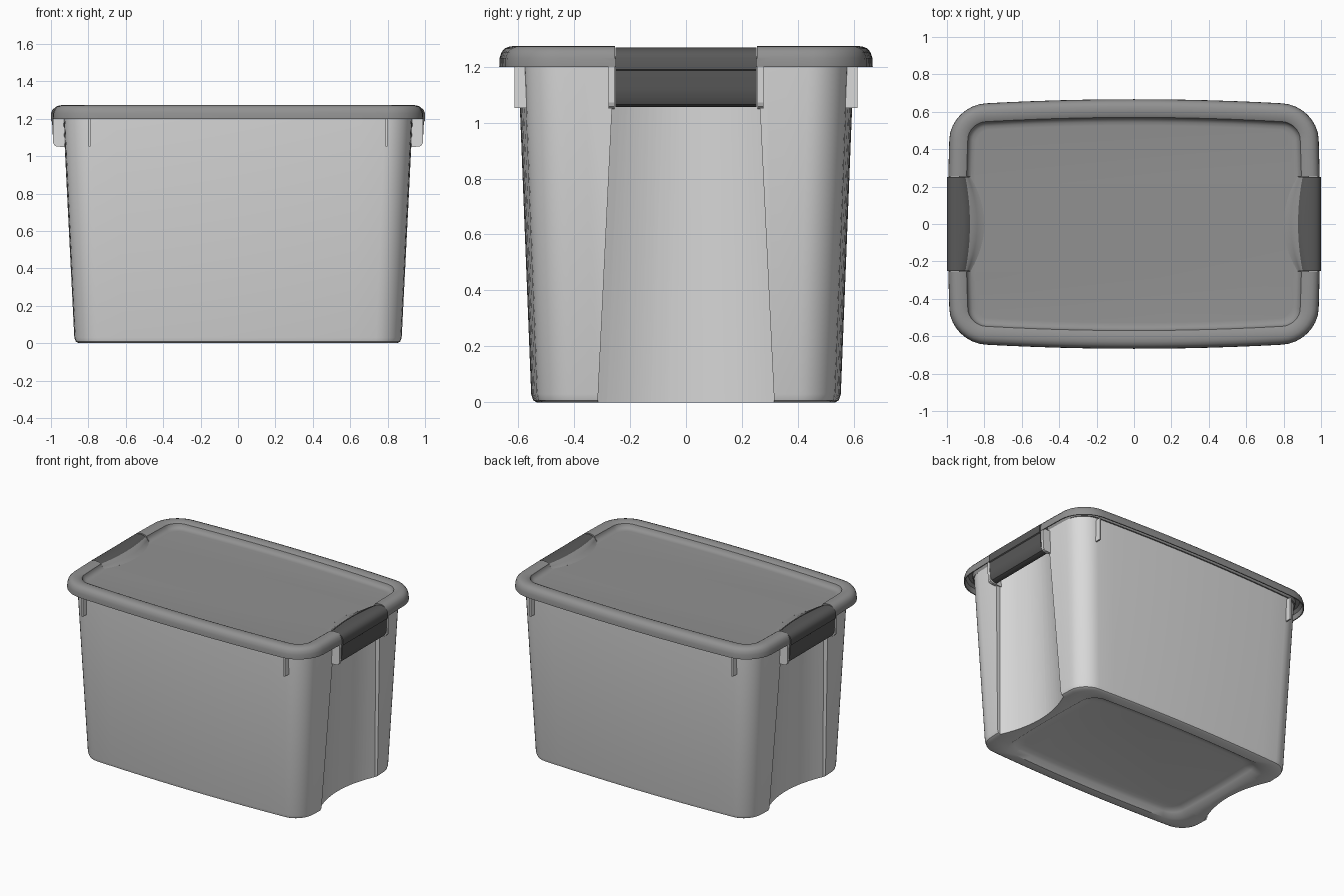
import bpy
import bmesh
import math

cube = bpy.data.objects.get("Cube")
if cube:
    bpy.data.objects.remove(cube, do_unlink=True)


def material(name, value):
    mat = bpy.data.materials.new(name)
    mat.use_nodes = True
    color = (value, value, value, 1)
    mat.diffuse_color = color
    mat.node_tree.nodes["Principled BSDF"].inputs["Base Color"].default_value = color
    return mat


body_grey = material("light grey plastic", 0.7)
lid_grey = material("mid grey plastic", 0.285)
latch_grey = material("dark grey plastic", 0.1)


def loft(name, rings, mat=None):
    """Skin a stack of equal closed rings and cap both ends."""
    bm = bmesh.new()
    rows = [[bm.verts.new(p) for p in ring] for ring in rings]
    n = len(rows[0])
    for a, b in zip(rows, rows[1:]):
        for i in range(n):
            j = (i + 1) % n
            bm.faces.new((a[i], a[j], b[j], b[i]))
    bm.faces.new(rows[0])
    bm.faces.new(rows[-1])
    bmesh.ops.recalc_face_normals(bm, faces=bm.faces)
    mesh = bpy.data.meshes.new(name)
    bm.to_mesh(mesh)
    bm.free()
    obj = bpy.data.objects.new(name, mesh)
    bpy.context.collection.objects.link(obj)
    if mat:
        mesh.materials.append(mat)
    return obj


def select(obj):
    bpy.ops.object.select_all(action="DESELECT")
    obj.select_set(True)
    bpy.context.view_layer.objects.active = obj


def smooth(obj, degrees=35):
    select(obj)
    bpy.ops.object.shade_smooth_by_angle(angle=math.radians(degrees))


def cut(obj, cutter):
    select(obj)
    mod = obj.modifiers.new("cut", "BOOLEAN")
    mod.operation = "DIFFERENCE"
    mod.solver = "EXACT"
    mod.object = cutter
    bpy.ops.object.modifier_apply(modifier=mod.name)
    bpy.data.objects.remove(cutter, do_unlink=True)


def outline(hx, hy, r, z, bow_x=0.015, bow_y=0.05, corner=8, side=12):
    """Rounded rectangle whose four sides bow gently outward."""
    pts = []
    for k, (sx, sy) in enumerate([(1, 1), (-1, 1), (-1, -1), (1, -1)]):
        for i in range(corner + 1):
            a = math.pi / 2 * (k + i / corner)
            pts.append((sx * (hx - r) + r * math.cos(a), sy * (hy - r) + r * math.sin(a)))
    full = []
    for i, p in enumerate(pts):
        full.append(p)
        if i % (corner + 1) == corner:
            q = pts[(i + 1) % len(pts)]
            for s in range(1, side):
                t = s / side
                full.append((p[0] + (q[0] - p[0]) * t, p[1] + (q[1] - p[1]) * t))
    return [(x * (1 - bow_x * (y / hy) ** 2), y * (1 - bow_y * (x / hx) ** 2), z)
            for x, y in full]


def box(name, x0, x1, y0, y1, z0, z1, mat):
    return loft(name, [[(x0, y0, z), (x1, y0, z), (x1, y1, z), (x0, y1, z)]
                       for z in (z0, z1)], mat)


# Tub: recessed base panel, rounded foot, tapered walls
tub = loft("tub", [
    outline(0.64, 0.39, 0.07, 0.04),
    outline(0.67, 0.415, 0.08, 0.036),
    outline(0.70, 0.44, 0.09, 0.024),
    outline(0.735, 0.472, 0.10, 0),
    outline(0.855, 0.532, 0.11, 0),
    outline(0.872, 0.546, 0.125, 0.008),
    outline(0.88, 0.553, 0.13, 0.03),
    outline(0.938, 0.60, 0.14, 1.222),
], body_grey)


# Concave grip channel down each end of the tub
def channel_ring(end, z, half, centre, edge):
    arc = [(end * (centre + (edge - centre) * t * t), half * t, z)
           for t in [i / 10 - 1 for i in range(21)]]
    return arc + [(end * 1.2, half, z), (end * 1.2, -half, z)]


for end in (1, -1):
    cut(tub, loft("channel_cutter", [
        channel_ring(end, -0.02, 0.316, 0.78, 0.852),
        channel_ring(end, 1.26, 0.254, 0.82, 0.905)]))
smooth(tub)

# Lid: hollow rounded rim with a crisp inner edge above a sunken panel
LID_PROFILE = [(0.058, 1.222), (0.055, 1.25), (0.03, 1.25), (0.012, 1.235),
               (0.007, 1.199), (0, 1.199), (0.001, 1.23), (0.008, 1.251),
               (0.02, 1.265), (0.038, 1.272), (0.06, 1.273), (0.085, 1.269),
               (0.097, 1.263), (0.101, 1.251), (0.11, 1.24), (0.122, 1.233),
               (0.14, 1.231)]
lid = loft("lid", [outline(0.995 - d, 0.667 - d, max(0.19 - d, 0.07), z)
                   for d, z in LID_PROFILE], lid_grey)

# Latch seat at each end of the lid
HALF = 0.254


def ramp_foot(y):
    return 0.80 + 0.075 * (y / HALF) ** 2


def latch_inner(y):
    return 0.865 + 0.025 * (y / HALF) ** 2


for end in (1, -1):
    arc = [(end * ramp_foot(y), y) for y in [HALF * (i / 8 - 1) for i in range(17)]]
    arc += [(end * 1.2, HALF), (end * 1.2, -HALF)]
    cut(lid, loft("seat_cutter", [[(x, y, z) for x, y in arc] for z in (1.228, 1.4)]))
smooth(lid)


# Sloped lid tongue rising from the panel to the latch
def ramp_ring(end, y):
    a, b = ramp_foot(y), latch_inner(y) + 0.012
    slope = [(a + (b - a) * t, 1.231 + 0.028 * t * t * (3 - 2 * t))
             for t in (0, 0.25, 0.5, 0.75, 1)]
    return [(end * x, y, z) for x, z in slope + [(b, 1.226), (a, 1.226)]]


# Latches: hooked section swept across each end
def latch_ring(end, y):
    inner = latch_inner(y)
    section = [(inner, 1.228), (inner + 0.006, 1.25), (inner + 0.022, 1.262),
               (inner + 0.045, 1.267), (0.95, 1.267), (0.975, 1.262), (0.992, 1.249),
               (1.0, 1.23), (1.0, 1.19), (0.994, 1.185), (0.991, 1.12),
               (0.986, 1.085), (0.975, 1.064), (0.955, 1.055), (0.935, 1.055),
               (0.93, 1.228)]
    return [(end * x, y, z) for x, z in section]


for end, side in ((1, "left"), (-1, "right")):
    ys = [0.252 * (i / 6 - 1) for i in range(13)]
    smooth(loft(f"{side}_lid_ramp", [ramp_ring(end, y) for y in ys], lid_grey))
    smooth(loft(f"{side}_latch", [latch_ring(end, y) for y in ys], latch_grey))

    for s, where in ((-1, "front"), (1, "back")):
        # Bracket plates either side of the latch
        plate = [(0.87, 1.21), (0.99, 1.21), (0.988, 1.072), (0.982, 1.058),
                 (0.968, 1.051), (0.87, 1.048)]
        loft(f"{side}_{where}_latch_bracket",
             [[(end * x, s * y, z) for x, z in plate] for y in (0.256, 0.276)], body_grey)
        # Thin stiffening ribs under the rim on the long walls
        box(f"{side}_{where}_rim_rib", end * 0.788, end * 0.798,
            s * 0.55, s * 0.613, 1.052, 1.21, body_grey)
